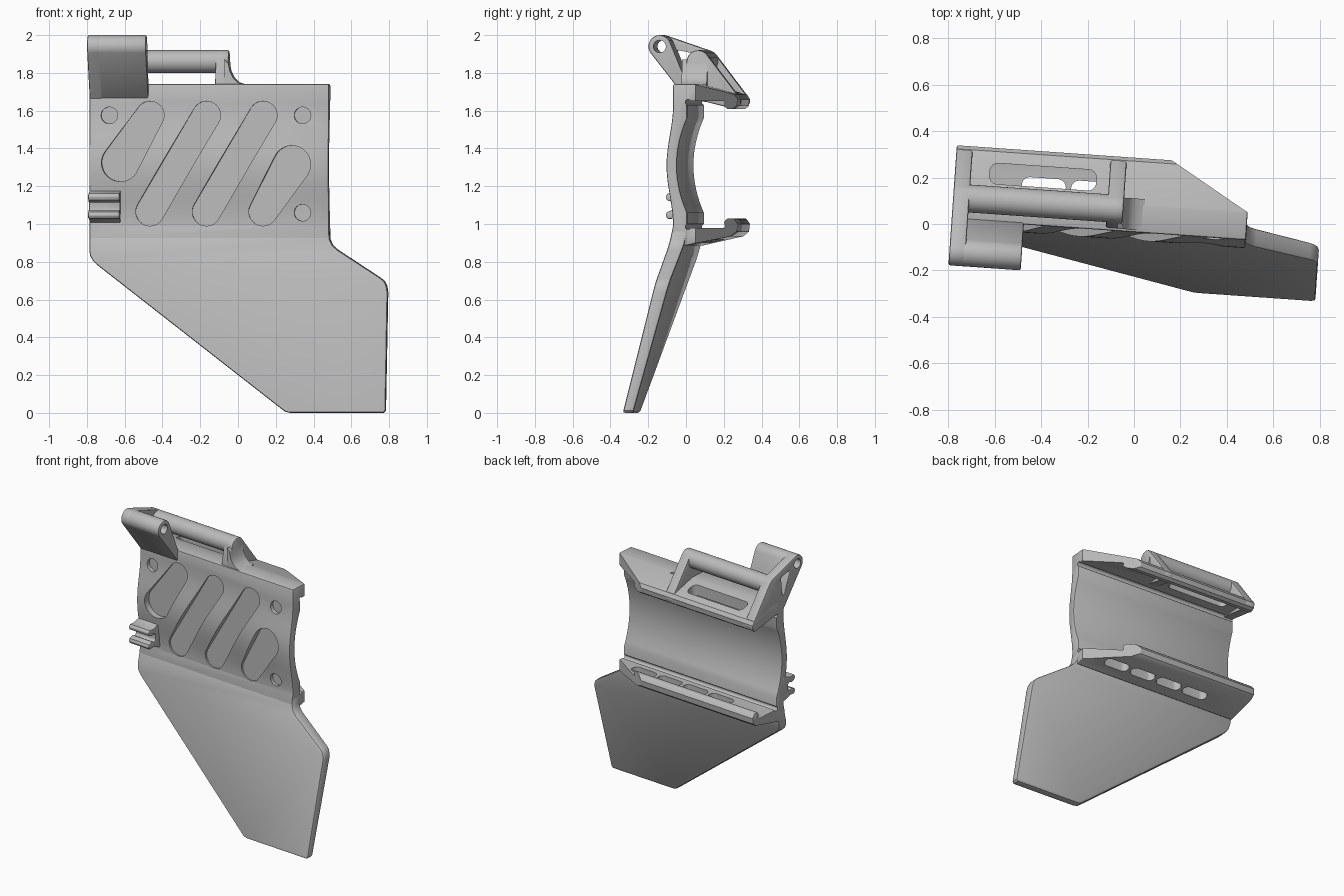
import bpy, bmesh
from math import pi, cos, sin, radians
from mathutils import Matrix, Vector
from mathutils.geometry import convex_hull_2d

old = bpy.data.objects.get("Cube")
if old:
    bpy.data.objects.remove(old, do_unlink=True)

grey = bpy.data.materials.new("plain grey")
grey.use_nodes = True
grey.diffuse_color = (0.5, 0.5, 0.5, 1)
grey.node_tree.nodes["Principled BSDF"].inputs["Base Color"].default_value = (0.5, 0.5, 0.5, 1)

TURN = Matrix.Rotation(radians(-4), 4, 'Z')
LEFT, RIGHT = -0.785, 0.485


def circle(a, b, r, n=32):
    return [(a + r * cos(2 * pi * i / n), b + r * sin(2 * pi * i / n)) for i in range(n)]


def hull(*groups):
    pts = [Vector(p) for g in groups for p in g]
    return [tuple(pts[i]) for i in convex_hull_2d(pts)]


def prism(name, pts, axis, start, end):
    """Extrude a 2D outline along x, y or z; start and end may depend on the point."""
    place = {'x': lambda p, d: (d, p[0], p[1]),
             'y': lambda p, d: (p[0], d, p[1]),
             'z': lambda p, d: (p[0], p[1], d)}[axis]
    at = lambda f, p: f(p) if callable(f) else f
    bm = bmesh.new()
    a = [bm.verts.new(place(p, at(start, p))) for p in pts]
    b = [bm.verts.new(place(p, at(end, p))) for p in pts]
    bm.faces.new(a)
    bm.faces.new(b)
    for i in range(len(pts)):
        j = (i + 1) % len(pts)
        bm.faces.new((a[i], a[j], b[j], b[i]))
    bmesh.ops.recalc_face_normals(bm, faces=bm.faces)
    me = bpy.data.meshes.new(name)
    bm.to_mesh(me)
    bm.free()
    me.materials.append(grey)
    ob = bpy.data.objects.new(name, me)
    bpy.context.collection.objects.link(ob)
    return ob


def finish(ob, cutters=(), bevel=0.008):
    """Bevel the edges, subtract the cutters, turn into place and shade."""
    if bevel:
        m = ob.modifiers.new("bevel", 'BEVEL')
        m.width, m.segments = bevel, 2
        m.limit_method, m.angle_limit = 'ANGLE', radians(50)
        m.use_clamp_overlap = False
    for c in cutters:
        c.hide_render = True
        m = ob.modifiers.new("cut", 'BOOLEAN')
        m.operation, m.solver, m.object = 'DIFFERENCE', 'EXACT', c
    bpy.context.view_layer.update()
    dg = bpy.context.evaluated_depsgraph_get()
    me = bpy.data.meshes.new_from_object(ob.evaluated_get(dg))
    ob.modifiers.clear()
    ob.data = me
    me.transform(TURN)
    for c in cutters:
        bpy.data.objects.remove(c, do_unlink=True)
    bpy.ops.object.select_all(action='DESELECT')
    ob.select_set(True)
    bpy.context.view_layer.objects.active = ob
    bpy.ops.object.shade_smooth_by_angle(angle=radians(30))


# Main body: curved shell with an upper and a lower hooked arm, one side profile
steps = [i / 8 - 1 for i in range(17)]
front = [(-0.035 - 0.0175 * (1 + cos(pi * t)), 1.31 + 0.32 * t) for t in steps]
back = [(0.04 - 0.055 * (1 - t * t), 1.31 - 0.25 * t) for t in steps]
upper = [(-0.035, 1.74), (0.08, 1.74), (0.24, 1.695), (0.27, 1.685), (0.285, 1.66),
         (0.28, 1.625), (0.26, 1.61), (0.235, 1.61), (0.22, 1.625), (0.225, 1.65),
         (0.045, 1.65), (0.04, 1.63)]
lower = [(0.04, 1.0), (0.045, 0.98), (0.225, 0.98), (0.22, 1.01), (0.235, 1.03),
         (0.265, 1.03), (0.285, 1.0), (0.28, 0.96), (0.25, 0.935), (0.03, 0.885)]
body = prism("body_shell", [(-0.05, 0.92)] + front + upper + back + lower, 'x', LEFT, RIGHT)

cuts = []
# slanted pockets in the front, as two circles each
for a, b in [((-0.62, 1.325, 0.1), (-0.465, 1.575, 0.075)),
             ((-0.465, 1.065, 0.075), (-0.165, 1.575, 0.075)),
             ((-0.165, 1.065, 0.075), (0.135, 1.575, 0.075)),
             ((0.135, 1.065, 0.075), (0.29, 1.315, 0.1))]:
    cuts.append(prism("pocket", hull(circle(*a), circle(*b)), 'y', -0.2, -0.025))
# round recesses
for x, z in [(-0.68, 1.575), (0.345, 1.575), (0.345, 1.06)]:
    cuts.append(prism("recess", circle(x, z, 0.044), 'y', -0.2, -0.015))
# four slots through the lower arm
for i in range(4):
    x = 0.24 - 0.213 * i
    cuts.append(prism("slot", hull(circle(x - 0.06, 0.135, 0.035), circle(x + 0.06, 0.135, 0.035)),
                      'z', 0.8, 1.02))
# window in the upper arm
cuts.append(prism("window", hull(*[circle(x, y, 0.035) for x in (-0.6, -0.21) for y in (0.165, 0.185)]),
                  'z', 1.55, 1.85))
# relief grooves in the inner corners
for z in (0.985, 1.645):
    cuts.append(prism("groove", circle(0.045, z, 0.015, 16), 'x', -1, 1))
# slanted corner on both arms
cuts.append(prism("corner", [(0.6, 0.017), (RIGHT, 0.084), (0.14, 0.287), (0.14, 0.4), (0.6, 0.4)],
                  'z', 0.8, 1.9))
finish(body, cuts)

# Lower blade: leaning plate, a little thinner at the bottom
outline = [(LEFT, 0.97), (LEFT, 0.86), (-0.78, 0.83), (-0.765, 0.805), (-0.745, 0.785),
           (0.25, 0.02), (0.27, 0.006), (0.295, 0), (0.79, 0), (0.802, 0.012),
           (0.802, 0.64), (0.797, 0.67), (0.785, 0.695), (0.765, 0.713),
           (0.53, 0.865), (0.505, 0.888), (0.49, 0.92), (RIGHT, 0.97)]
finish(prism("lower_blade", outline, 'y', lambda p: -0.28 + 0.25 * p[1],
             lambda p: -0.225 + 0.28 * p[1]), bevel=0.012)

# Top frame: bar carried by two webs above the upper arm
BAR, LUG = (0.06, 1.86, 0.06), (-0.173, 1.94, 0.06)
finish(prism("top_bar", circle(*BAR), 'x', -0.75, -0.09), bevel=0)
hook_tip = circle(0.247, 1.65, 0.038)
finish(prism("inner_web", hull(circle(*BAR), hook_tip, [(-0.035, 1.68)]), 'x', -0.12, -0.05))
finish(prism("web_fillet", [(-0.07, 1.87), (-0.05, 1.85), (-0.042, 1.81), (-0.025, 1.775),
                            (0, 1.75), (0.04, 1.738), (0.04, 1.7), (-0.07, 1.7)],
             'y', -0.025, 0.11), bevel=0)

lug_hole = circle(LUG[0], LUG[1], 0.033)
end_web = prism("end_web", hull(circle(*BAR), circle(*LUG), hook_tip, [(-0.033, 1.662)]),
                'x', LEFT, -0.715)
gap = hull(circle(-0.09, 1.905, 0.015), circle(-0.02, 1.89, 0.015), circle(-0.03, 1.775, 0.012))
finish(end_web, [prism("hole", lug_hole, 'x', -1, 0), prism("gap", gap, 'x', -1, 0)])

# Hinge lug leaning forward from the top edge
lug = prism("hinge_lug", hull(circle(*LUG), [(-0.03, 1.66), (-0.028, 1.745)]), 'x', LEFT, -0.473)
finish(lug, [prism("hole", lug_hole, 'x', -1, 0)])

# Small open clip on the front edge, mirrored about its middle
MID = 1.095
half = [(-0.02, 0.09), (-0.06, 0.08), (-0.1, 0.065), (-0.14, 0.068), (-0.152, 0.05),
        (-0.145, 0.032), (-0.115, 0.02), (-0.095, 0.03), (-0.08, 0.02)]
clip = [(y, MID + z) for y, z in half] + [(y, MID - z) for y, z in reversed(half)]
finish(prism("front_clip", clip, 'x', LEFT, -0.62), bevel=0.004)
